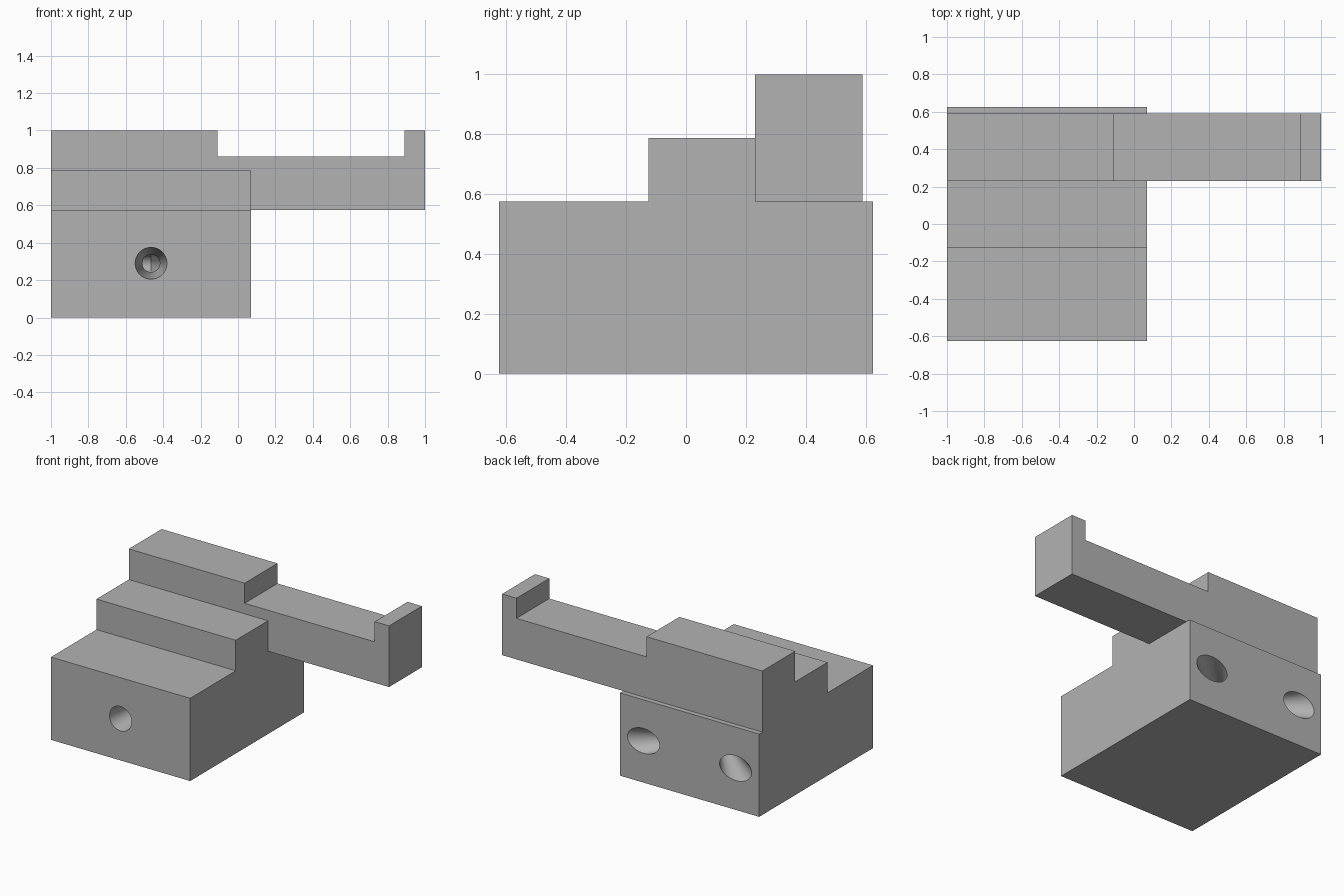
import bpy, bmesh, math
from mathutils import Vector

cube = bpy.data.objects.get("Cube")
if cube:
    bpy.data.objects.remove(cube, do_unlink=True)

grey = bpy.data.materials.new("plain grey")
grey.use_nodes = True
colour = (0.45, 0.45, 0.45, 1)
grey.diffuse_color = colour
grey.node_tree.nodes["Principled BSDF"].inputs["Base Color"].default_value = colour


def make_object(name, bm):
    bmesh.ops.recalc_face_normals(bm, faces=bm.faces)
    mesh = bpy.data.meshes.new(name)
    bm.to_mesh(mesh)
    bm.free()
    mesh.materials.append(grey)
    obj = bpy.data.objects.new(name, mesh)
    bpy.context.collection.objects.link(obj)
    return obj


def extrude(name, points, offset):
    """Extrude a closed flat profile along an offset."""
    bm = bmesh.new()
    face = bm.faces.new([bm.verts.new(p) for p in points])
    result = bmesh.ops.extrude_face_region(bm, geom=[face])
    moved = [v for v in result["geom"] if isinstance(v, bmesh.types.BMVert)]
    bmesh.ops.translate(bm, verts=moved, vec=offset)
    return make_object(name, bm)


def tapered_bore(name, mouth, end):
    """Cutter: a tapered mouth followed by a narrow straight bore."""
    mouth, end = Vector(mouth), Vector(end)
    axis = end - mouth
    turn = axis.to_track_quat("Z", "Y")
    sides = 48
    bm = bmesh.new()
    rings = []
    for along, radius in ((-0.24, 0.123), (0.24, 0.047), (axis.length, 0.047)):
        ring = []
        for i in range(sides):
            a = math.tau * i / sides
            p = Vector((radius * math.cos(a), radius * math.sin(a), along))
            ring.append(bm.verts.new(mouth + turn @ p))
        rings.append(ring)
    for low, high in zip(rings, rings[1:]):
        for i in range(sides):
            j = (i + 1) % sides
            bm.faces.new((low[i], low[j], high[j], high[i]))
    bm.faces.new(rings[0])
    bm.faces.new(rings[-1])
    cutter = make_object(name, bm)
    cutter.hide_render = True
    return cutter


# Stepped base block, profile in the side plane
left, right, front, back = -1.0, 0.07, -0.625, 0.625
low_top, mid_top = 0.575, 0.787
profile = [(front, 0), (back, 0), (back, low_top), (0.23, low_top),
           (0.23, mid_top), (-0.125, mid_top), (-0.125, low_top), (front, low_top)]
base = extrude("stepped_base", [(left, y, z) for y, z in profile],
               (right - left, 0, 0))

# Overhanging arm with a raised block and an end lip
outline = [(left, low_top), (1, low_top), (1, 1), (0.89, 1),
           (0.89, 0.86), (-0.11, 0.86), (-0.11, 1), (left, 1)]
arm = extrude("notched_arm", [(x, 0.23, z) for x, z in outline], (0, 0.36, 0))

# Branching channel: one front mouth, two angled rear mouths
cx, cz, meet = (left + right) / 2, 0.29, 0.29
cutters = [tapered_bore("front_bore", (cx, front, cz), (cx, meet + 0.01, cz))]
for side in (-1, 1):
    cutters.append(tapered_bore("rear_bore", (cx + side * (back - meet), back, cz),
                                (cx, meet, cz)))

bpy.context.view_layer.objects.active = base
for cutter in cutters:
    mod = base.modifiers.new("channel", "BOOLEAN")
    mod.operation = "DIFFERENCE"
    mod.solver = "EXACT"
    mod.object = cutter
    bpy.ops.object.modifier_apply(modifier=mod.name)
    bpy.data.objects.remove(cutter, do_unlink=True)

# Smooth bores, crisp block edges
for obj in bpy.context.view_layer.objects:
    obj.select_set(obj in (base, arm))
bpy.ops.object.shade_smooth_by_angle(angle=math.radians(25))
